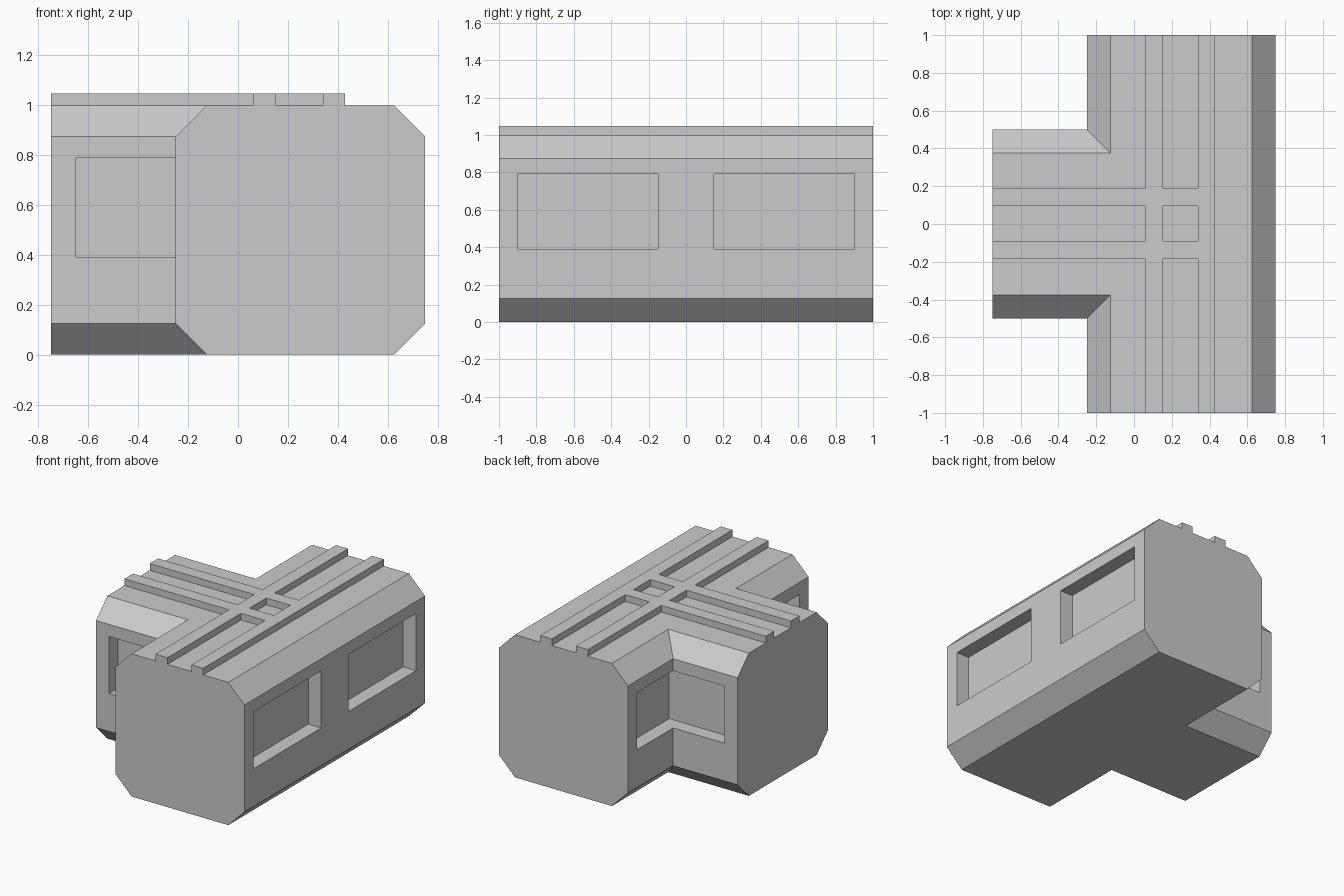
import bpy, bmesh

if "Cube" in bpy.data.objects:
    bpy.data.objects.remove(bpy.data.objects["Cube"])

C = 0.125  # corner chamfer of the corridor section
PROFILE = [(-0.5 + C, 0), (0.5 - C, 0), (0.5, C), (0.5, 1 - C),
           (0.5 - C, 1), (-0.5 + C, 1), (-0.5, 1 - C), (-0.5, C)]


def prism(name, start, end):
    """Sweep a polygon from one ring of points to another."""
    bm = bmesh.new()
    a = [bm.verts.new(p) for p in start]
    b = [bm.verts.new(p) for p in end]
    bm.faces.new(a)
    bm.faces.new(b)
    for i in range(len(a)):
        j = (i + 1) % len(a)
        bm.faces.new((a[i], a[j], b[j], b[i]))
    bmesh.ops.recalc_face_normals(bm, faces=bm.faces)
    me = bpy.data.meshes.new(name)
    bm.to_mesh(me)
    bm.free()
    ob = bpy.data.objects.new(name, me)
    bpy.context.collection.objects.link(ob)
    return ob


def box(name, x0, x1, y0, y1, z0, z1):
    ring = [(x0, y0), (x1, y0), (x1, y1), (x0, y1)]
    return prism(name, [(x, y, z0) for x, y in ring], [(x, y, z1) for x, y in ring])


def combine(target, tool, operation):
    """Apply a boolean and remove the helper."""
    mod = target.modifiers.new(operation, 'BOOLEAN')
    mod.operation, mod.object, mod.solver = operation, tool, 'EXACT'
    bpy.context.view_layer.objects.active = target
    bpy.ops.object.modifier_apply(modifier=mod.name)
    bpy.data.objects.remove(tool)


# Main corridor and side branch
hull = prism("corridor_hull", [(x + 0.25, -1, z) for x, z in PROFILE],
             [(x + 0.25, 1, z) for x, z in PROFILE])
branch = prism("side_branch", [(-0.75, y, z) for y, z in PROFILE],
               [(0.25, y, z) for y, z in PROFILE])
combine(hull, branch, 'UNION')

# Recessed windows: two on the long side, two wrapping the inner corners
for s in (-1, 1):
    y0, y1 = sorted((s * 0.15, s * 0.9))
    combine(hull, box("window_cutter", 0.65, 0.85, y0, y1, 0.39, 0.79), 'DIFFERENCE')
    y0, y1 = sorted((s * 0.4, s * 0.9))
    combine(hull, box("corner_cutter", -0.65, -0.15, y0, y1, 0.39, 0.79), 'DIFFERENCE')

# Roof ribs: two along the corridor, two along the branch
ribs = box("roof_ribs", 0.06, 0.153, -1, 1, 0.95, 1.047)
combine(ribs, box("rib", 0.34, 0.43, -1, 1, 0.95, 1.047), 'UNION')
for y0, y1 in ((-0.185, -0.09), (0.095, 0.188)):
    combine(ribs, box("cross_rib", -0.75, 0.38, y0, y1, 0.95, 1.047), 'UNION')
combine(hull, ribs, 'UNION')
